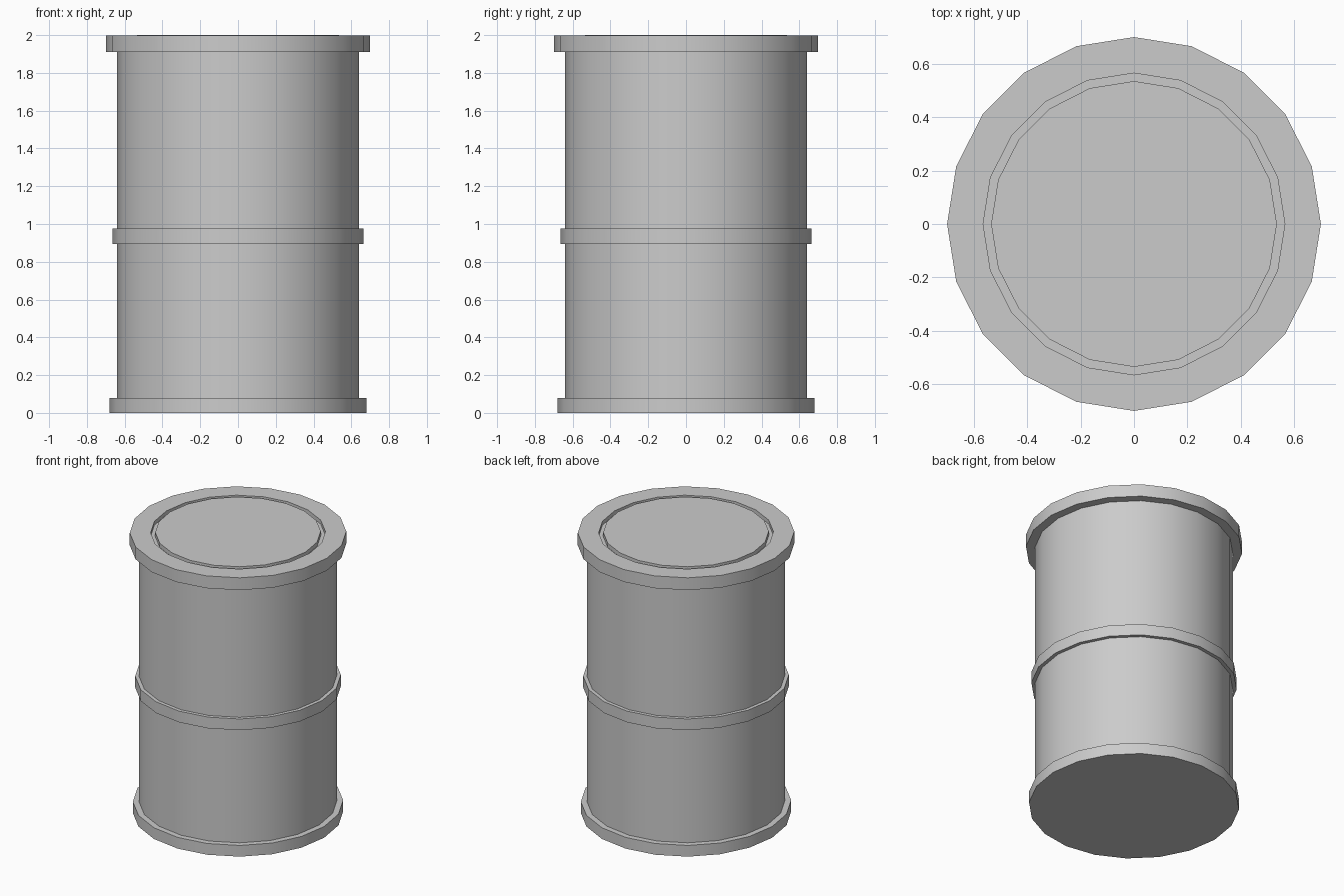
import bpy, bmesh, math

if "Cube" in bpy.data.objects:
    bpy.data.objects.remove(bpy.data.objects["Cube"])

SIDES = 20


def lathe(name, profile):
    """Stack rings of (radius, z), bridge them, and cap both ends with n-gons."""
    bm = bmesh.new()
    rings = []
    for r, z in profile:
        rings.append([bm.verts.new((r * math.cos(2 * math.pi * i / SIDES),
                                    r * math.sin(2 * math.pi * i / SIDES), z))
                      for i in range(SIDES)])
    for low, high in zip(rings, rings[1:]):
        for i in range(SIDES):
            j = (i + 1) % SIDES
            bm.faces.new((low[i], low[j], high[j], high[i]))
    bm.faces.new(rings[0][::-1])
    bm.faces.new(rings[-1])
    bmesh.ops.recalc_face_normals(bm, faces=bm.faces)
    mesh = bpy.data.meshes.new(name)
    bm.to_mesh(mesh)
    bm.free()
    obj = bpy.data.objects.new(name, mesh)
    bpy.context.collection.objects.link(obj)
    bpy.context.view_layer.objects.active = obj
    obj.select_set(True)
    bpy.ops.object.shade_smooth_by_angle(angle=math.radians(30))
    obj.select_set(False)
    return obj


BODY = 0.64
profile = [
    # bottom band
    (0.68, 0.0), (0.68, 0.08), (BODY, 0.08),
    # middle band
    (BODY, 0.895), (0.665, 0.895), (0.665, 0.975), (BODY, 0.975),
    # top rim
    (BODY, 1.91), (0.70, 1.91), (0.70, 1.998), (0.565, 1.998),
    # groove around the lid panel
    (0.565, 1.97), (0.535, 1.97), (0.535, 2.0),
]
lathe("barrel", profile)
